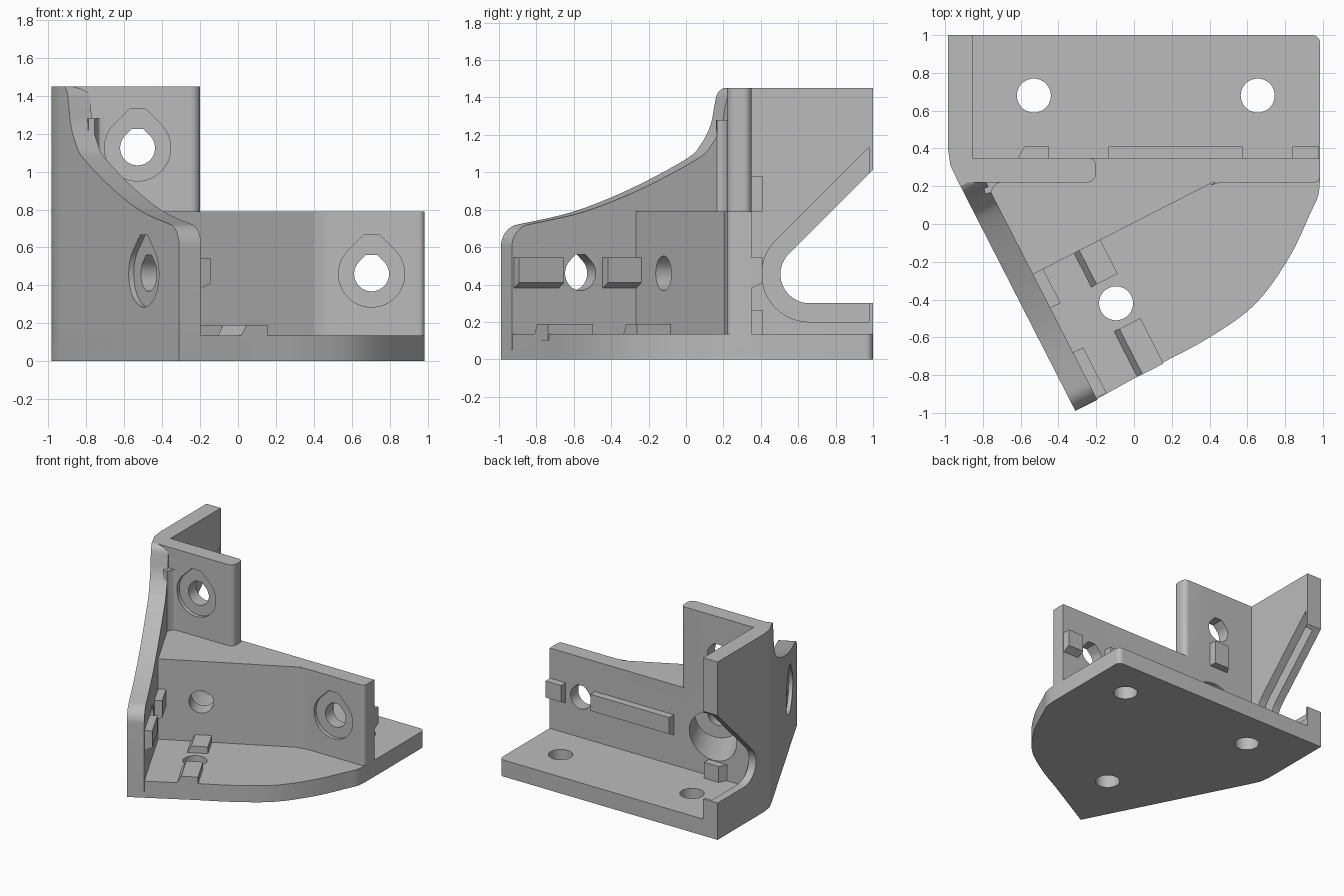
import bpy, bmesh, math
from mathutils import Vector, Matrix

cube = bpy.data.objects.get("Cube")
if cube:
    bpy.data.objects.remove(cube, do_unlink=True)

# Single plastic material
grey = bpy.data.materials.new("light_grey_plastic")
grey.use_nodes = True
colour = (0.5, 0.5, 0.5, 1)
grey.diffuse_color = colour
grey.node_tree.nodes["Principled BSDF"].inputs["Base Color"].default_value = colour

# Directions: slanted wall runs along D, its inward normal is N
X, Y, Z = Vector((1, 0, 0)), Vector((0, 1, 0)), Vector((0, 0, 1))
O = Vector((0, 0, 0))
A = Vector((-0.98, 0.32, 0))
D = Vector((0.67, -1.31, 0)).normalized()
N = Vector((-D.y, D.x, 0))
END = 1.471
PLAN = (O, X, Y, Z)
BACK = (O, X, Z, Y)
SIDE = (O, Y, Z, X)
SLANT = (A, D, Z, N)
ACROSS = (A, N, Z, D)


def prism(name, pts, frame, lo, hi):
    """Extrude a 2D profile along the third axis of a frame."""
    o, u, v, w = frame
    bm = bmesh.new()
    verts = [bm.verts.new(o + u * a + v * b + w * lo) for a, b in pts]
    face = bm.faces.new(verts)
    new = bmesh.ops.extrude_face_region(bm, geom=[face])["geom"]
    bmesh.ops.translate(bm, vec=w * (hi - lo),
                        verts=[g for g in new if isinstance(g, bmesh.types.BMVert)])
    bmesh.ops.recalc_face_normals(bm, faces=bm.faces)
    mesh = bpy.data.meshes.new(name)
    bm.to_mesh(mesh)
    bm.free()
    mesh.materials.append(grey)
    obj = bpy.data.objects.new(name, mesh)
    bpy.context.collection.objects.link(obj)
    return obj


def combine(body, other, operation):
    """Apply one boolean and delete the other object."""
    mod = body.modifiers.new("combine", "BOOLEAN")
    mod.object, mod.operation, mod.solver = other, operation, "EXACT"
    deps = bpy.context.evaluated_depsgraph_get()
    mesh = bpy.data.meshes.new_from_object(body.evaluated_get(deps))
    body.modifiers.remove(mod)
    body.data = mesh
    bpy.data.objects.remove(other, do_unlink=True)


def arc(cx, cy, r, start, stop, steps):
    return [(cx + r * math.cos(math.radians(start + (stop - start) * i / steps)),
             cy + r * math.sin(math.radians(start + (stop - start) * i / steps)))
            for i in range(steps + 1)]


def teardrop(cx, cy, r, top):
    """Circle with a flat-topped 45 degree roof, for printing on its side."""
    half = r * (math.sqrt(2) - top)
    return arc(cx, cy, r, 135, 405, 36) + [(cx + half, cy + r * top), (cx - half, cy + r * top)]


def smooth_path(pts, steps=5):
    """Catmull-Rom curve through the points."""
    out = []
    for i in range(len(pts) - 1):
        p = [Vector(pts[min(max(i + k, 0), len(pts) - 1)]) for k in (-1, 0, 1, 2)]
        for s in range(steps):
            t = s / steps
            q = (p[1] * 2 + (p[2] - p[0]) * t + (p[0] * 2 - p[1] * 5 + p[2] * 4 - p[3]) * t * t
                 + (p[1] * 3 - p[0] - p[2] * 3 + p[3]) * t ** 3) / 2
            out.append((q.x, q.y))
    return out + [tuple(pts[-1])]


# Base plate with curved front edge
tip = A + D * END
corner = [(-0.935, 0.232), (-0.972, 0.31), (-0.985, 0.4)]
front_edge = smooth_path([(0.15, -0.735), (0.40, -0.6), (0.64, -0.426), (0.82, -0.18),
                          (0.935, 0.06), (0.975, 0.15), (0.985, 0.24)])
body = prism("bracket_body", [(tip.x, tip.y)] + front_edge
             + arc(0.945, 0.96, 0.04, 0, 90, 6) + [(-0.985, 1)] + corner[::-1], PLAN, 0, 0.135)

# Upright walls
low_wall = [(-0.9, 0.35), (-0.9, 0.22)] + arc(0.955, 0.25, 0.03, -90, 0, 5) + [(0.985, 0.35)]
high_wall = [(-0.9, 0.35), (-0.9, 0.22)] + arc(-0.25, 0.27, 0.05, -90, 0, 6) \
    + arc(-0.24, 0.31, 0.04, 0, 90, 6)
side_wall = corner + [(-0.985, 1), (-0.855, 1), (-0.855, 0.232)]
gusset = [(-0.8, 0.3), tuple((A + D * 0.725 + N * 0.06).xy), tuple((A + D * 0.725 + N * 1.38).xy),
          (0.40, 0.203), (0.45, 0.217), (0.50, 0.222), (0.50, 0.3)]
fillet = [(-0.80, 0.23), (-0.79, 0.16), (-0.756, 0.166), (-0.748, 0.19), (-0.73, 0.212),
          (-0.70, 0.222), (-0.70, 0.23)]
for part, pts, top in (("low_wall", low_wall, 0.79), ("high_wall", high_wall, 1.45),
                       ("side_wall", side_wall, 1.45), ("gusset", gusset, 0.79),
                       ("corner_fillet", fillet, 1.28)):
    combine(body, prism(part, pts, PLAN, 0.05, top), "UNION")

# Slanted wall with sweeping top edge
sweep = smooth_path([(0.135, 1.45), (0.172, 1.42), (0.19, 1.35), (0.213, 1.25), (0.27, 1.15),
                     (0.36, 1.07), (0.697, 0.91), (1.034, 0.79), (1.348, 0.725)])
slanted = [(0.1, 0.05), (0.1, 1.45)] + sweep + arc(END - 0.12, 0.603, 0.12, 85, 0, 8) + [(END, 0.05)]
combine(body, prism("slanted_wall", slanted, SLANT, 0, 0.13), "UNION")

# Tabs that key into the rails
floor_tab = [(0.374, 0.1), (0.374, 0.135), (0.405, 0.19), (0.53, 0.19), (0.53, 0.1)]
slant_tab = [(0.1, 0.38), (0.13, 0.38), (0.19, 0.41), (0.19, 0.545), (0.1, 0.545)]
rail_tab = [(0.3, 0.38), (0.35, 0.38), (0.41, 0.41), (0.41, 0.545), (0.3, 0.545)]
post_tab = [(-0.615, 0.3), (-0.615, 0.35), (-0.58, 0.41), (-0.45, 0.41), (-0.45, 0.3)]
tabs = [("slant_tab", slant_tab, ACROSS, 0.72, 0.926), ("slant_tab", slant_tab, ACROSS, 1.19, 1.46),
        ("floor_tab", floor_tab, ACROSS, 0.72, 0.926), ("floor_tab", floor_tab, ACROSS, 1.19, 1.46),
        ("rail_tab", rail_tab, SIDE, -0.135, 0.575), ("rail_tab", rail_tab, SIDE, 0.84, 0.98),
        ("post_tab", post_tab, PLAN, 0.1, 0.265), ("post_tab", post_tab, PLAN, 0.79, 0.98),
        ("post_tab", post_tab, PLAN, 1.26, 1.45)]
for tab in tabs:
    combine(body, prism(*tab), "UNION")

# Screw holes: floor, back walls with recesses, slanted wall, gusset
cuts = [(arc(x, y, 0.09, 0, 350, 35), PLAN, -0.1, 0.3)
        for x, y in ((-0.53, 0.68), (0.655, 0.68), (-0.095, -0.42))]
for x, z in ((-0.53, 1.125), (0.705, 0.46)):
    cuts += [(teardrop(x, z, 0.092, 1.08), BACK, 0.1, 0.5),
             (teardrop(x, z, 0.175, 1.17), BACK, 0.1, 0.25)]
cuts += [(teardrop(1.06, 0.46, 0.092, 1.08), SLANT, -0.1, 0.25),
         (teardrop(1.06, 0.46, 0.175, 1.17), SLANT, -0.1, 0.03),
         (arc(0.451, 0.46, 0.092, 0, 350, 35), ACROSS, 0.3, 0.9),
         (arc(0.451, 0.46, 0.19, 0, 350, 35), ACROSS, -0.35, 0.59)]


# Side wall notch, with a thinner lip around it
def notch(r):
    run = 0.5
    bend = arc(0.66, 0.455, r, 135, 270, 18)
    y, z = bend[0]
    return [(y + run, z + run)] + bend + [(y + run, 0.455 - r)]


cuts += [(notch(0.155), SIDE, -1.2, -0.8), (notch(0.255), SIDE, -0.92, -0.8)]
for pts, frame, lo, hi in cuts:
    combine(body, prism("cutter", pts, frame, lo, hi), "DIFFERENCE")

# Smooth rounded faces, keep edges crisp
bpy.ops.object.select_all(action="DESELECT")
body.select_set(True)
bpy.context.view_layer.objects.active = body
bpy.ops.object.shade_smooth_by_angle(angle=math.radians(25))
